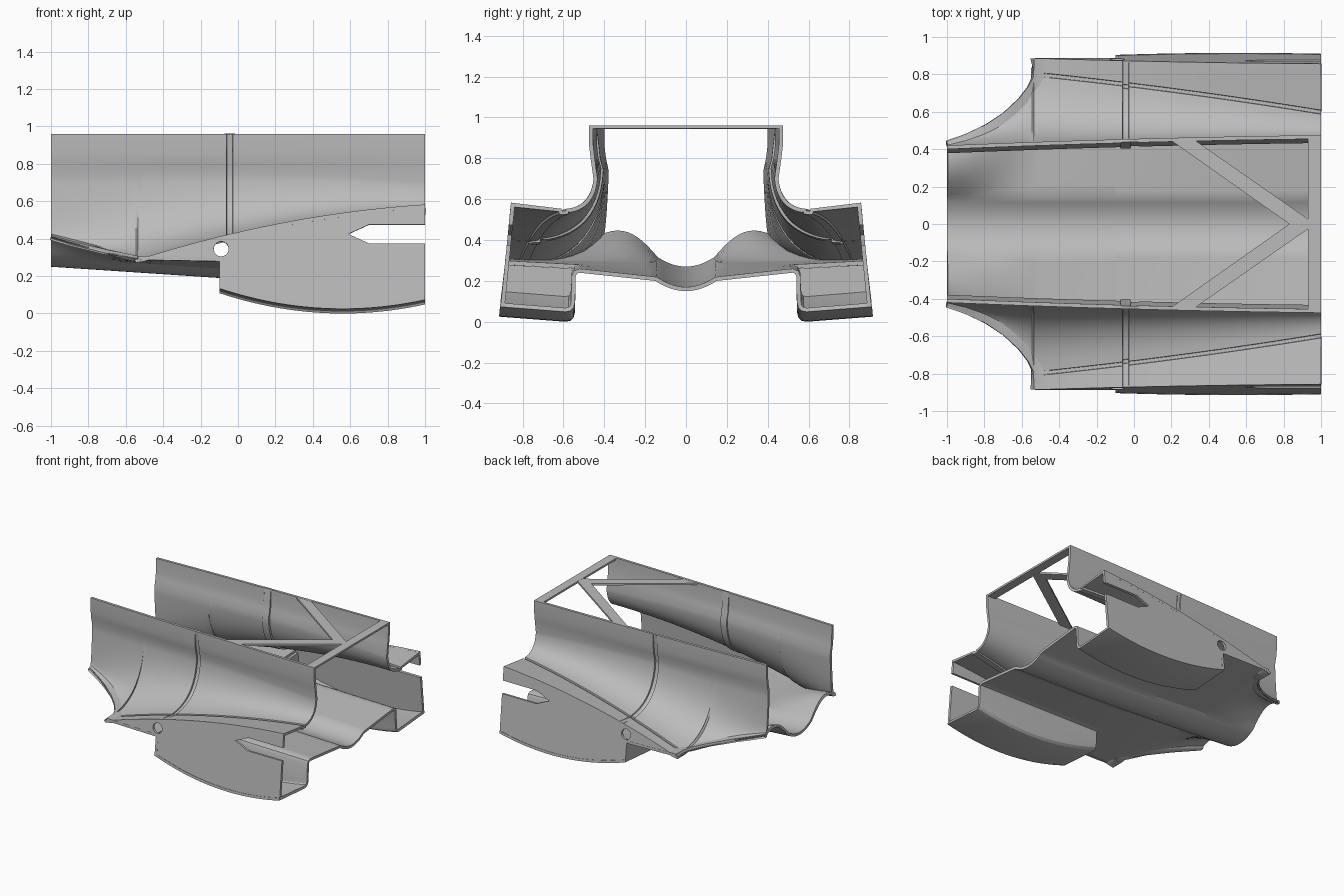
import bpy, bmesh, math
from mathutils import Vector

cube = bpy.data.objects.get("Cube")
if cube:
    bpy.data.objects.remove(cube, do_unlink=True)

grey = bpy.data.materials.new("plain grey")
grey.use_nodes = True
colour = (0.5, 0.5, 0.5, 1)
grey.diffuse_color = colour
grey.node_tree.nodes["Principled BSDF"].inputs["Base Color"].default_value = colour


def interp(table, x):
    for (a, p), (b, q) in zip(table, table[1:]):
        if x <= b:
            return p + (q - p) * max(0, (x - a) / (b - a))
    return table[-1][1]


def steps(a, b, n):
    return [a + (b - a) * i / n for i in range(n + 1)]


def finish(bm, name, thickness, offset):
    """Mirror across the centre plane, thicken, bake and shade."""
    mesh = bpy.data.meshes.new(name)
    bm.to_mesh(mesh)
    bm.free()
    mesh.materials.append(grey)
    ob = bpy.data.objects.new(name, mesh)
    bpy.context.collection.objects.link(ob)
    mirror = ob.modifiers.new("mirror", 'MIRROR')
    mirror.use_axis = (False, True, False)
    solid = ob.modifiers.new("thickness", 'SOLIDIFY')
    solid.thickness, solid.offset = thickness, offset
    bpy.ops.object.select_all(action='DESELECT')
    ob.select_set(True)
    bpy.context.view_layer.objects.active = ob
    bpy.ops.object.convert(target='MESH')
    bpy.ops.object.shade_smooth_by_angle(angle=math.radians(28))
    return ob


def loft(name, xs, section, thickness, offset):
    bm = bmesh.new()
    rows = [[bm.verts.new((x, y, z)) for y, z in section(x)] for x in xs]
    for a, b in zip(rows, rows[1:]):
        for j in range(len(a) - 1):
            bm.faces.new((a[j], b[j], b[j + 1], a[j + 1]))
    return finish(bm, name, thickness, offset)


def plate(name, loops, thickness, up):
    """Flat sheet from an outline, with further loops as holes."""
    bm = bmesh.new()
    edges = []
    for loop in loops:
        vs = [bm.verts.new(p) for p in loop]
        edges += [bm.edges.new((v, vs[i - 1])) for i, v in enumerate(vs)]
    bmesh.ops.triangle_fill(bm, use_beauty=True, use_dissolve=False, edges=edges)
    bm.normal_update()
    flip = [f for f in bm.faces if f.normal.dot(Vector(up)) < 0]
    bmesh.ops.reverse_faces(bm, faces=flip)
    return finish(bm, name, thickness, -1)


# Shared guide lines
NOSE, STEP = -0.535, -0.1
TRIM_Y = [(-1, .43), (-.9, .47), (-.8, .525), (-.7, .595), (-.62, .67),
          (-.57, .735), (-.545, .79), (NOSE, .886)]
TRIM_Z = [(-1, .40), (-.9, .37), (-.8, .345), (-.7, .32), (-.62, .305), (NOSE, .288)]
KEEL = [(-1, .25), (STEP, .19), (.4, .165), (1, .15)]


def chine(x):
    return .435 + .23 * x - .082 * x * x


def wall_y(z):
    return .915 - .1 * z


def belly(x):
    return .25 * (x - .56) ** 2


# Upper shell: upright wall, concave flare, grooved fold and flange
def shell_section(x):
    top = .455 + .0275 * x - .0075 * x * x
    cy, cz = top - .022, .748 - .0175 * x - .0305 * x * x
    if x > NOSE:
        ez = chine(x)
        ey = wall_y(ez)
        fy = .73 - .1235 * x - .0195 * x * x
        fz = ez - .03 * (x - NOSE) / (1 - NOSE)
        depth = .012 if x > -.5 else 0
    else:
        ey, ez = interp(TRIM_Y, x), interp(TRIM_Z, x) + .004
        fy, fz, depth = cy + (ey - cy) * .85, ez + .008, 0
    ky, kz = cy + .012, fz + .07 * (cz - fz)
    pts = [(top, .96), (top - .001, .86), (top - .008, .80)]
    for t in steps(0, 1, 14):
        pts.append(((1 - t) ** 2 * cy + 2 * t * (1 - t) * ky + t * t * fy,
                    (1 - t) ** 2 * cz + 2 * t * (1 - t) * kz + t * t * fz))
    pts += [(fy + .002, fz - depth), (fy + .02, fz - depth), (fy + .022, fz), (ey, ez)]
    # sunken frame joint
    if -.061 < x < -.029:
        pts = [pts[0]] + [(y - .012, z - .006) for y, z in pts[1:-1]] + [pts[-1]]
    return pts


front_xs = [x for x, _ in TRIM_Y]
aft_xs = steps(-.5, -.07, 6) + [-.062, -.06, -.03, -.028] + steps(.05, 1, 14)
loft("upper_shell", front_xs + [NOSE + .001, -.501] + aft_xs, shell_section, .02, -1)


# Floor: rounded keel, then a humped panel out to the edge
def floor_line(x, ey, ez):
    k = interp(KEEL, x)
    h = max(0, min(1, (-.52 - x) / .48))
    hump = .07 * h * h * (3 - 2 * h)
    pts = [(y, k + .05 * (y / .15) ** 2) for y in steps(0, .15, 6)]
    for t in steps(0, 1, 12)[1:]:
        pts.append((.15 + (ey - .15) * t,
                    k + .05 + (ez - k - .05) * t + hump * math.sin(math.pi * t)))
    return pts


def front_floor_section(x):
    if x <= NOSE:
        return floor_line(x, interp(TRIM_Y, x), interp(TRIM_Z, x))
    z = .288 - .02 * (x - NOSE)
    return floor_line(x, wall_y(z), z)


def rear_floor_section(x):
    b = belly(x)
    edge = .258 - .018 * x
    return floor_line(x, .52, edge) + [
        (.535, edge - .005), (.54, edge - .02), (.543, b + .05), (.55, b + .02),
        (.565, b + .005), (.59, b), (wall_y(b), b + .025)]


loft("front_floor", front_xs + steps(-.5, STEP, 5), front_floor_section, .02, 1)
loft("rear_floor_and_side_troughs", steps(STEP, 1, 24), rear_floor_section, .02, 1)

# Side walls with a slot at the rear and a round port
outline = [(x, chine(x)) for x in steps(NOSE, 1, 24)]
outline += [(1, .475), (.7, .475), (.59, .425), (.7, .375), (1, .375)]
outline += [(x, belly(x) + .025) for x in steps(1, STEP, 20)]
outline += [(STEP, .279), (NOSE + .02, .287)]
port = [(-.09 + .04 * math.cos(a), .345 + .04 * math.sin(a))
        for a in steps(0, 2 * math.pi, 24)[:-1]]
plate("side_wall", [[(x, wall_y(z), z) for x, z in loop] for loop in (outline, port)],
      .02, (0, 1, 0))

# Bulkhead closing the front of each trough
b = belly(STEP)
plate("trough_bulkhead", [[(STEP, y, z) for y, z in (
    (.54, .26), (.543, b + .05), (.565, b + .005), (.59, b),
    (wall_y(b), b + .025), (wall_y(.279), .279))]], .02, (-1, 0, 0))

# Top frame: rear cross bar and diagonal braces
plate("rear_cross_bar", [[(x, y, .96) for x, y in (
    (.93, 0), (1, 0), (1, .46), (.93, .46))]], .015, (0, 0, 1))
plate("diagonal_brace", [[(x, y, .959) for x, y in (
    (.83, 0), (.94, 0), (.94, .02), (.33, .445), (.2, .445))]], .015, (0, 0, 1))
